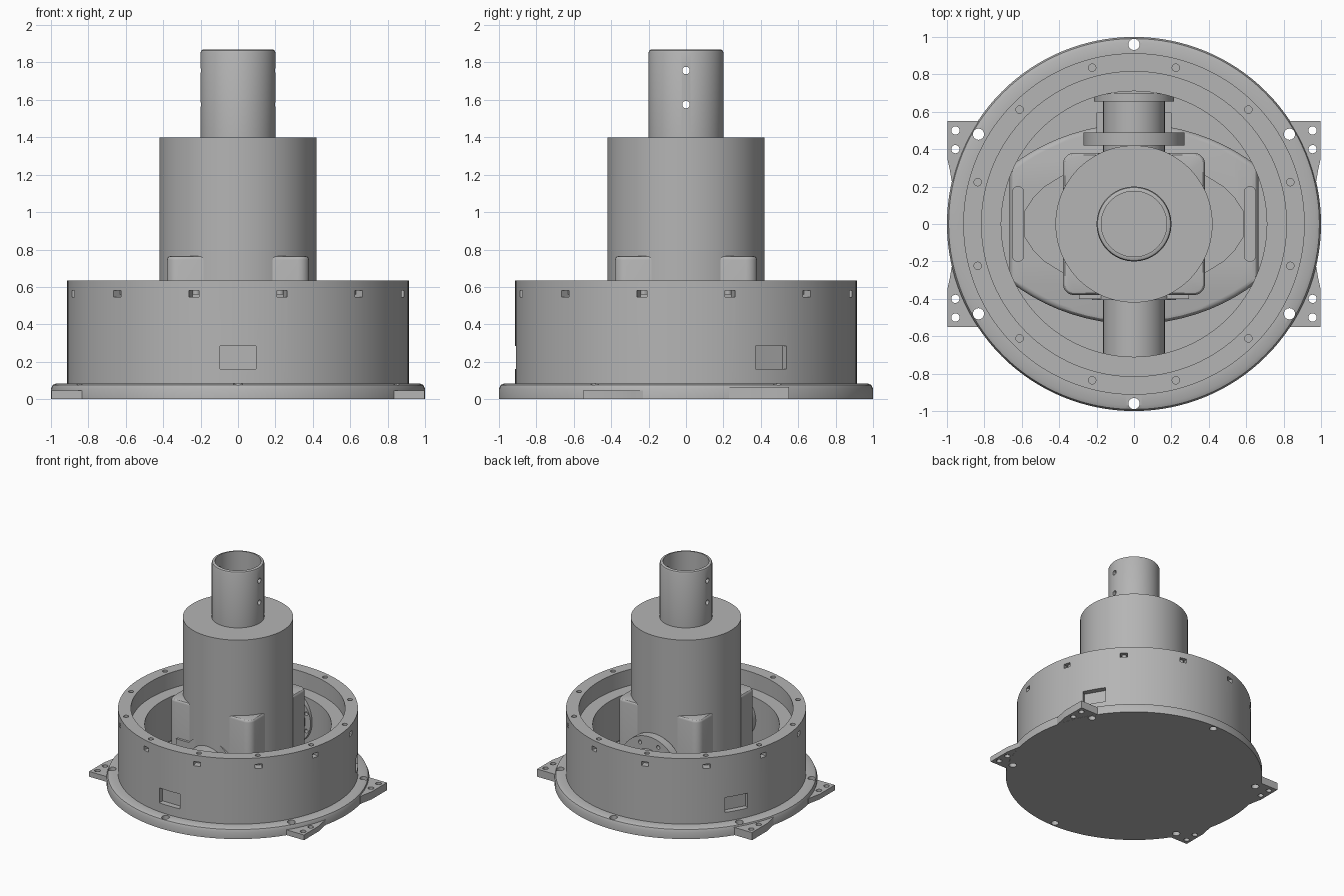
import bpy, bmesh, math
from mathutils import Matrix, Vector

if "Cube" in bpy.data.objects:
    bpy.data.objects.remove(bpy.data.objects["Cube"])

grey = bpy.data.materials.new("grey")
grey.diffuse_color = (0.46, 0.46, 0.46, 1)
grey.use_nodes = True
grey.node_tree.nodes["Principled BSDF"].inputs["Base Color"].default_value = grey.diffuse_color


def finish(name, bm, smooth=True):
    bmesh.ops.recalc_face_normals(bm, faces=bm.faces)
    me = bpy.data.meshes.new(name)
    bm.to_mesh(me)
    bm.free()
    ob = bpy.data.objects.new(name, me)
    bpy.context.collection.objects.link(ob)
    me.materials.append(grey)
    if smooth:
        shade(ob)
    return ob


def shade(ob):
    bpy.ops.object.select_all(action='DESELECT')
    ob.select_set(True)
    bpy.context.view_layer.objects.active = ob
    bpy.ops.object.shade_smooth_by_angle(angle=math.radians(30))


def lathe(name, profile, n=128, matrix=None):
    """Revolve a closed (radius, z) profile; radius 0 makes a pole."""
    bm = bmesh.new()
    rings = []
    for r, z in profile:
        if r == 0:
            rings.append([bm.verts.new((0, 0, z))] * n)
        else:
            rings.append([bm.verts.new((r * math.cos(2 * math.pi * i / n),
                                        r * math.sin(2 * math.pi * i / n), z)) for i in range(n)])
    for a, b in zip(rings, rings[1:] + rings[:1]):
        for i in range(n):
            j = (i + 1) % n
            vs = list(dict.fromkeys((a[i], a[j], b[j], b[i])))
            if len(vs) > 2:
                bm.faces.new(vs)
    if matrix:
        bm.transform(matrix)
    return finish(name, bm)


def add_box(bm, x, y, z, angle=0.0):
    m = (Matrix.Rotation(angle, 4, 'Z') @ Matrix.Translation((sum(x) / 2, sum(y) / 2, sum(z) / 2))
         @ Matrix.Diagonal((x[1] - x[0], y[1] - y[0], z[1] - z[0], 1)))
    bmesh.ops.create_cube(bm, size=1, matrix=m)


def add_cyl(bm, r, p, q, n=24):
    p, q = Vector(p), Vector(q)
    m = Matrix.Translation((p + q) / 2) @ (q - p).to_track_quat('Z', 'Y').to_matrix().to_4x4()
    bmesh.ops.create_cone(bm, cap_ends=True, segments=n, radius1=r, radius2=r,
                          depth=(q - p).length, matrix=m)


def prism(name, pts, z0, z1, bevel=0.0):
    bm = bmesh.new()
    f = bm.faces.new([bm.verts.new((x, y, z0)) for x, y in pts])
    up = bmesh.ops.extrude_face_region(bm, geom=[f])
    top = [g for g in up["geom"] if isinstance(g, bmesh.types.BMVert)]
    bmesh.ops.translate(bm, verts=top, vec=(0, 0, z1 - z0))
    if bevel:
        edges = [e for e in bm.edges if all(v in top for v in e.verts)]
        bmesh.ops.bevel(bm, geom=edges, offset=bevel, segments=3, profile=0.5, affect='EDGES')
    return finish(name, bm)


def cut(ob, bm):
    cutter = finish("cutter", bm, False)
    cutter.hide_render = True
    mod = ob.modifiers.new("cut", 'BOOLEAN')
    mod.operation, mod.solver, mod.object = 'DIFFERENCE', 'EXACT', cutter
    bpy.context.view_layer.objects.active = ob
    bpy.ops.object.modifier_apply(modifier=mod.name)
    bpy.data.objects.remove(cutter)
    shade(ob)


# Housing: base disc with rounded rim, outer wall, inner ledge and floor
housing = lathe("housing", [(0, 0), (1, 0), (1, 0.055), (0.991, 0.076), (0.97, 0.085), (0.913, 0.085),
                            (0.913, 0.635), (0.815, 0.635), (0.815, 0.5), (0.71, 0.5),
                            (0.71, 0.085), (0, 0.085)])
bm = bmesh.new()
for k in range(12):                                   # lid screw holes and nut slots
    a = math.radians(15 + 30 * k)
    c, s = math.cos(a), math.sin(a)
    add_cyl(bm, 0.02, (0.865 * c, 0.865 * s, 0.56), (0.865 * c, 0.865 * s, 0.7), 16)
    add_box(bm, (0.84, 0.95), (-0.028, 0.028), (0.546, 0.582), a)
for deg in (30, 150, 270):                            # shallow wall windows
    add_box(bm, (0.865, 0.95), (-0.095, 0.095), (0.16, 0.285), math.radians(deg))
add_box(bm, (-0.045, 0.045), (-1.05, -0.88), (0.055, 0.122))   # front cable notch
for k in range(6):                                    # base disc holes
    a = math.radians(30 + 60 * k)
    p = (0.96 * math.cos(a), 0.96 * math.sin(a))
    add_cyl(bm, 0.03, (*p, -0.05), (*p, 0.15))
cut(housing, bm)

# Mounting ears on the four corners
for sx in (-1, 1):
    for sy, h in ((-1, 0.045), (1, 0.065)):
        pts = [(0.8, 0.55), (0.998, 0.55), (0.998, 0.35), (0.985, 0.29), (0.975, 0.23), (0.9, 0.23), (0.8, 0.35)]
        ear = prism("mounting_ear", [(sx * x, sy * y) for x, y in pts], 0.001, h)
        bm = bmesh.new()
        for y in (0.4, 0.5):
            add_cyl(bm, 0.022, (sx * 0.955, sy * y, -0.05), (sx * 0.955, sy * y, 0.15))
        add_cyl(bm, 0.03, (sx * 0.8314, sy * 0.48, -0.05), (sx * 0.8314, sy * 0.48, 0.15))
        cut(ear, bm)

# Lens-shaped raised floor with side slots
R = 1.08
arc = [math.radians(d) for d in range(52, 129, 4)]
lens = [(R * math.cos(a), R * math.sin(a) - 0.545) for a in arc]
lens += [(-x, -y) for x, y in lens]
floor = prism("raised_floor", lens, 0.08, 0.18, 0.03)
bm = bmesh.new()
for s in (-1, 1):
    x = s * 0.62
    add_box(bm, (x - 0.03, x + 0.03), (-0.17, 0.17), (0.13, 0.3))
cut(floor, bm)
bm = bmesh.new()
for s in (-1, 1):
    for y in (-0.17, 0.17):
        add_cyl(bm, 0.03, (s * 0.62, y, 0.13), (s * 0.62, y, 0.3))
cut(floor, bm)

# Flared webs from the column to the slots
for s in (-1, 1):
    half = [(0.3, 0.3), (0.4, 0.25), (0.48, 0.2), (0.54, 0.14), (0.585, 0.07)]
    web = [(s * x, y) for x, y in half] + [(s * x, -y) for x, y in reversed(half)]
    prism("side_web", web, 0.17, 0.22)

# Central column with top socket tube
lathe("column", [(0, 0.08), (0.42, 0.08), (0.42, 1.4), (0, 1.4)])
tube = lathe("top_tube", [(0.2, 1.395), (0.2, 1.853), (0.195, 1.865), (0.185, 1.87),
                          (0.175, 1.87), (0.175, 1.395)], 96)
bm = bmesh.new()
for z in (1.575, 1.757):
    add_cyl(bm, 0.02, (-0.3, 0, z), (0.3, 0, z))
cut(tube, bm)

# Rounded corner blocks around the column
for sx in (-1, 1):
    for sy in (-1, 1):
        bm = bmesh.new()
        add_box(bm, sorted((sx * 0.185, sx * 0.38)), sorted((sy * 0.185, sy * 0.38)), (0.08, 0.765))
        outer = [e for e in bm.edges if all(abs(v.co.x) > 0.3 and abs(v.co.y) > 0.3 for v in e.verts)]
        bmesh.ops.bevel(bm, geom=outer, offset=0.06, segments=5, profile=0.5, affect='EDGES')
        rim = [e for e in bm.edges if all(v.co.z > 0.76 for v in e.verts)]
        bmesh.ops.bevel(bm, geom=rim, offset=0.02, segments=3, profile=0.5, affect='EDGES')
        finish("corner_block", bm)

# Horizontal ports with bolted flanges
ZC = 0.31


def disc(name, r, y0, y1, bolt_r=0):
    bm = bmesh.new()
    add_cyl(bm, r, (0, y0, ZC), (0, y1, ZC), 64)
    ob = finish(name, bm)
    if bolt_r:
        bm = bmesh.new()
        for k in range(8):
            a = math.radians(22.5 + 45 * k)
            p = (bolt_r * math.cos(a), ZC + bolt_r * math.sin(a))
            add_cyl(bm, 0.016, (p[0], y0 - 0.1, p[1]), (p[0], y1 + 0.1, p[1]), 16)
        cut(ob, bm)


disc("front_port", 0.165, -0.75, -0.3)
disc("front_flange", 0.225, -0.405, -0.38, 0.2)
bm = bmesh.new()
add_box(bm, (-0.295, 0.295), (-0.4, -0.37), (0.15, 0.45))
finish("front_plate", bm, False)
disc("back_port", 0.165, 0.3, 0.69)
disc("back_flange", 0.27, 0.42, 0.49, 0.22)
disc("back_end_flange", 0.215, 0.655, 0.7, 0.19)
bm = bmesh.new()
add_box(bm, (-0.2, 0.2), (0.48, 0.595), (0.08, 0.25))
finish("port_support", bm, False)
